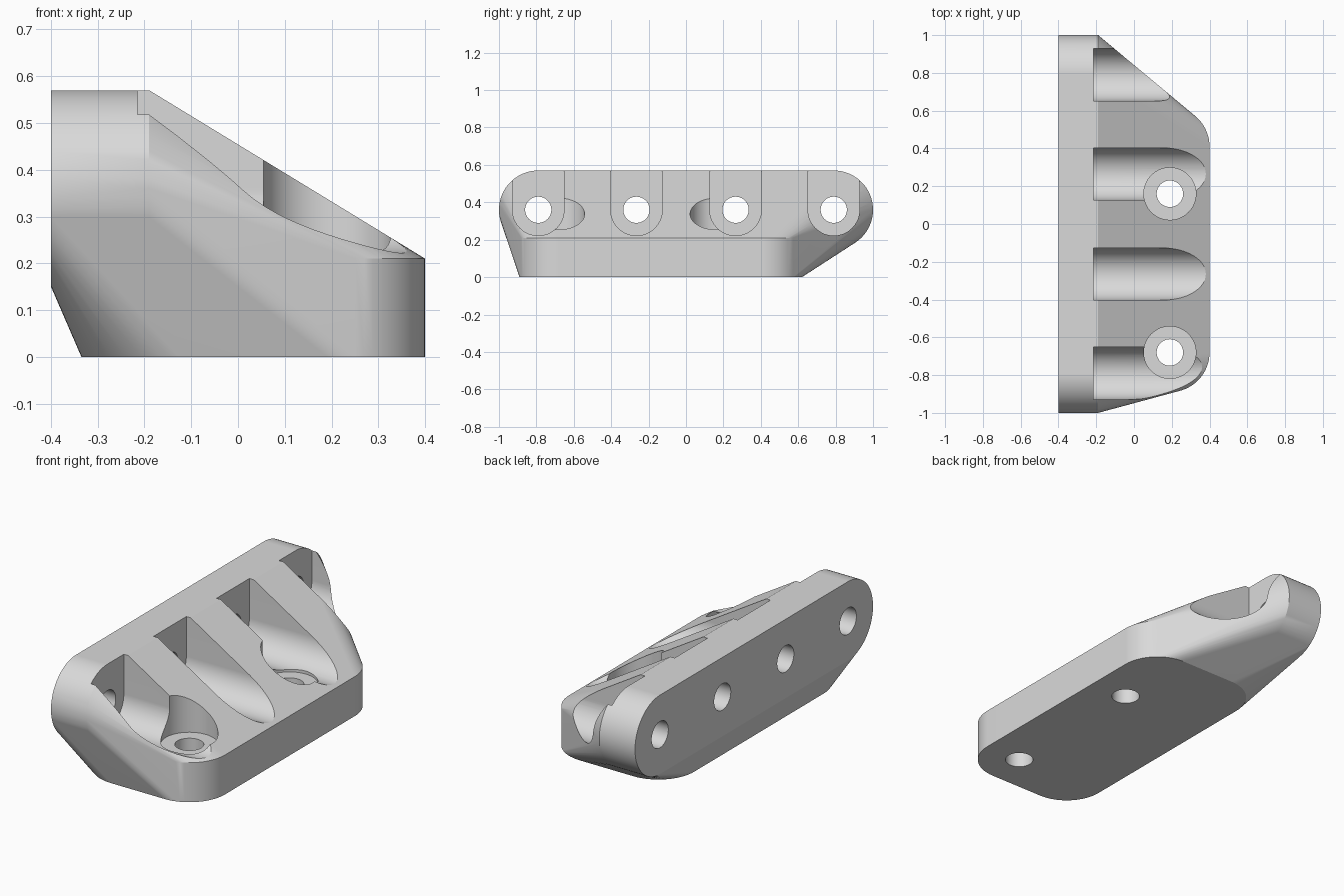
import bpy, bmesh, math
from mathutils import Vector

if "Cube" in bpy.data.objects:
    bpy.data.objects.remove(bpy.data.objects["Cube"], do_unlink=True)

SEG = 64
R_BODY, R_HEAD, R_HOLE = 0.21, 0.138, 0.07
HOLE_Z = 0.36
WALL_Y = (-0.79, -0.265, 0.265, 0.79)
FOOT = ((0.19, -0.68), (0.19, 0.16))


def new_object(name, bm):
    bmesh.ops.recalc_face_normals(bm, faces=bm.faces)
    mesh = bpy.data.meshes.new(name)
    bm.to_mesh(mesh)
    bm.free()
    obj = bpy.data.objects.new(name, mesh)
    bpy.context.collection.objects.link(obj)
    return obj


def arc(a, b, r, start=0.0, end=2 * math.pi, n=SEG):
    full = abs(end - start) > 6
    angles = [start + (end - start) * i / n for i in range(n if full else n + 1)]
    return [(a + r * math.cos(t), b + r * math.sin(t)) for t in angles]


def along_x(points, x):
    return [Vector((x, y, z)) for y, z in points]


def along_z(points, z):
    return [Vector((x, y, z)) for x, y in points]


def prism(name, points, place, low, high):
    """Extrude a closed outline between two positions on an axis."""
    bm = bmesh.new()
    rings = [[bm.verts.new(p) for p in place(points, d)] for d in (low, high)]
    for ring in rings:
        bm.faces.new(ring)
    n = len(points)
    for i in range(n):
        j = (i + 1) % n
        bm.faces.new((rings[0][i], rings[0][j], rings[1][j], rings[1][i]))
    return new_object(name, bm)


# Body: hull of an upright rounded back plate and a flat rounded foot
bm = bmesh.new()
for x in (-0.4, -0.19):
    for y in (-0.79, 0.79):
        for p in along_x(arc(y, HOLE_Z, R_BODY), x):
            bm.verts.new(p)
for z in (0, 0.21):
    for x in (-0.125, 0.19):
        for y in (-0.68, 0.41):
            for p in along_z(arc(x, y, R_BODY), z):
                bm.verts.new(p)
bmesh.ops.convex_hull(bm, input=bm.verts[:])
bmesh.ops.delete(bm, geom=[v for v in bm.verts if not v.link_faces], context='VERTS')
bmesh.ops.dissolve_limit(bm, angle_limit=math.radians(0.2),
                         verts=bm.verts[:], edges=bm.edges[:])
body = new_object("mounting_bracket", bm)

# Cutters: open channels and bores through the back wall
cutters = []
for y in WALL_Y:
    outline = arc(y, HOLE_Z, R_HEAD, math.pi, 2 * math.pi, SEG // 2)
    outline += [(y + R_HEAD, 0.8), (y - R_HEAD, 0.8)]
    cutters.append(prism("channel_cutter", outline, along_x, -0.215, 0.6))
    cutters.append(prism("wall_hole_cutter", arc(y, HOLE_Z, R_HOLE), along_x, -0.5, -0.1))

# Cutters: counterbores and bores down through the foot
for x, y in FOOT:
    cutters.append(prism("counterbore_cutter", arc(x, y, R_HEAD), along_z, 0.21, 0.8))
    cutters.append(prism("foot_hole_cutter", arc(x, y, R_HOLE), along_z, -0.1, 0.3))

bpy.ops.object.select_all(action='DESELECT')
bpy.context.view_layer.objects.active = body
body.select_set(True)
for cutter in cutters:
    cutter.hide_render = True
    mod = body.modifiers.new("cut", 'BOOLEAN')
    mod.operation = 'DIFFERENCE'
    mod.solver = 'EXACT'
    mod.object = cutter
    bpy.ops.object.modifier_apply(modifier=mod.name)
for cutter in cutters:
    bpy.data.objects.remove(cutter, do_unlink=True)

# Plain grey finish
grey = bpy.data.materials.new("light_grey")
grey.use_nodes = True
colour = (0.7, 0.7, 0.7, 1)
grey.diffuse_color = colour
grey.node_tree.nodes["Principled BSDF"].inputs["Base Color"].default_value = colour
body.data.materials.clear()
body.data.materials.append(grey)

# Smooth rounds with crisp edges
bpy.ops.object.shade_smooth_by_angle(angle=math.radians(20))
weighted = body.modifiers.new("weighted_normals", 'WEIGHTED_NORMAL')
weighted.keep_sharp = True
